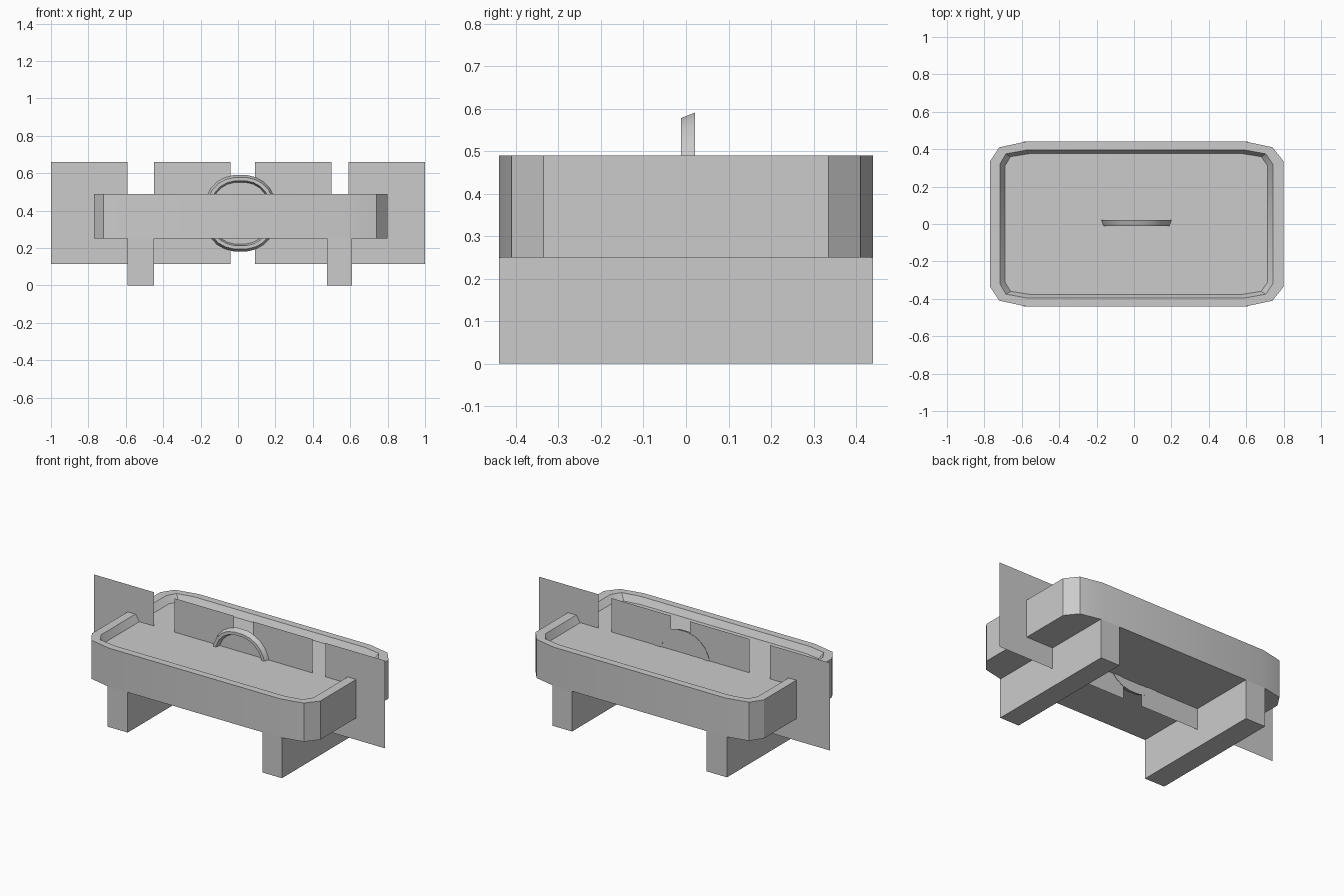
import bpy, bmesh, math

if "Cube" in bpy.data.objects:
    bpy.data.objects.remove(bpy.data.objects["Cube"])


def make_object(name, bm, smooth=False):
    bmesh.ops.remove_doubles(bm, verts=bm.verts, dist=1e-5)
    if smooth:
        bmesh.ops.recalc_face_normals(bm, faces=bm.faces)
    mesh = bpy.data.meshes.new(name)
    bm.to_mesh(mesh)
    bm.free()
    ob = bpy.data.objects.new(name, mesh)
    bpy.context.collection.objects.link(ob)
    if smooth:
        bpy.ops.object.select_all(action='DESELECT')
        bpy.context.view_layer.objects.active = ob
        ob.select_set(True)
        bpy.ops.object.shade_smooth_by_angle(angle=math.radians(30))
    return ob


def loft(name, loops, cap=False, closed=False):
    """Bridge equal-length point loops; cap the ends or close the chain."""
    bm = bmesh.new()
    rings = [[bm.verts.new(p) for p in loop] for loop in loops]
    n = len(rings[0])
    pairs = list(zip(rings, rings[1:])) + ([(rings[-1], rings[0])] if closed else [])
    for a, b in pairs:
        for i in range(n):
            j = (i + 1) % n
            bm.faces.new((a[i], a[j], b[j], b[i]))
    if cap:
        bm.faces.new(rings[0][::-1])
        bm.faces.new(rings[-1])
    return make_object(name, bm, True)


def outline(half, z):
    """Mirror a half outline (y > 0) across the x axis."""
    return [(x, y, z) for x, y in half] + [(x, -y, z) for x, y in reversed(half)]


def box(name, x0, x1, y0, y1, z0, z1):
    bm = bmesh.new()
    bmesh.ops.create_cube(bm, size=1)
    for v in bm.verts:
        v.co = ((x0 + x1) / 2 + v.co.x * (x1 - x0),
                (y0 + y1) / 2 + v.co.y * (y1 - y0),
                (z0 + z1) / 2 + v.co.z * (z1 - z0))
    return make_object(name, bm)


def oval(a, b, y, n=24, power=2.3):
    pts = []
    for i in range(n):
        t = 2 * math.pi * (i + 0.5) / n
        c, s = math.cos(t), math.sin(t)
        pts.append((0.013 + a * math.copysign(abs(c) ** (2 / power), c), y,
                    0.386 + b * math.copysign(abs(s) ** (2 / power), s)))
    return pts


def card(name, pts, y):
    bm = bmesh.new()
    bm.faces.new([bm.verts.new((x, y, z)) for x, z in pts])
    return make_object(name, bm)


# Tray with clipped corners, raised rim and shallow recess
outer = [(-.77, .335), (-.72, .41), (-.58, .44), (.60, .44), (.74, .41), (.80, .335)]
rim = [(-.717, .32), (-.685, .375), (-.575, .395), (.595, .395), (.705, .375), (.742, .32)]
floor = [(-.69, .31), (-.66, .36), (-.56, .376), (.58, .376), (.68, .36), (.715, .31)]
loft("tray", [outline(outer, .25), outline(outer, .49),
              outline(rim, .49), outline(floor, .45)], cap=True)

# Feet running front to back
for name, x0, x1 in (("left_foot", -.59, -.45), ("right_foot", .475, .61)):
    box(name, x0, x1, -.44, .44, 0, .25)

# Thin upright cards through the tray
CARD_Y = .017
for i, (x0, x1) in enumerate(((-1, -.59), (-.45, -.04), (.09, .5), (.59, 1))):
    card(f"upright_card_{i + 1}", [(x0, .115), (x1, .115), (x1, .66), (x0, .66)], CARD_Y)
# Lower strip joining the right-hand cards behind the foot
card("card_joining_strip", [(.5, .115), (.59, .115), (.59, .3), (.5, .3)], CARD_Y)

# Central oval ring, flared to the back, and the panel filling it
loft("oval_ring", [oval(.183, .193, -.012), oval(.195, .206, .021),
                   oval(.155, .165, .021), oval(.165, .175, -.012)], closed=True)
card("oval_panel", [(x, z) for x, _, z in oval(.158, .168, 0)], CARD_Y - .001)
